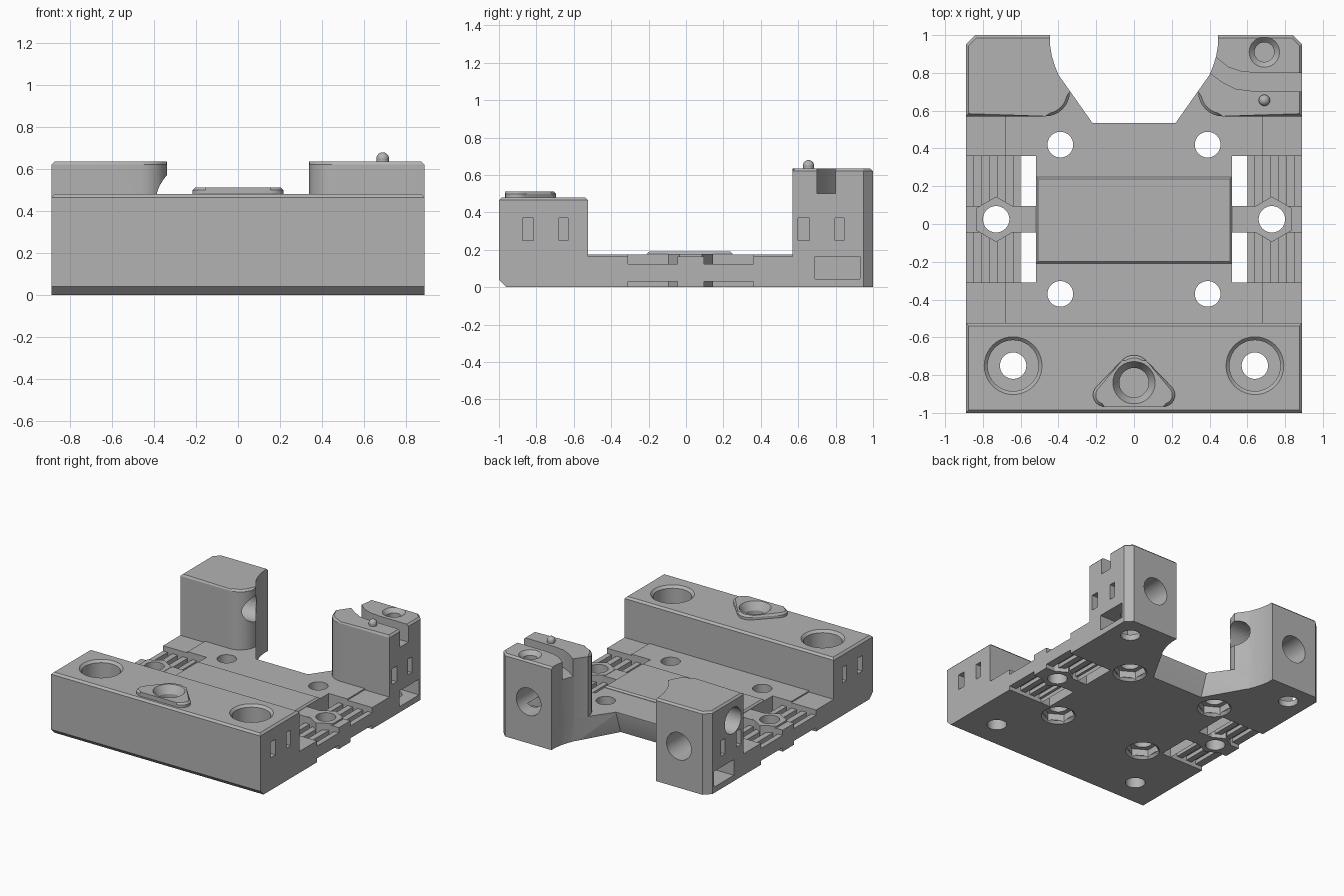
import bpy, bmesh, math
from mathutils import Matrix, Vector

cube = bpy.data.objects.get("Cube")
if cube:
    bpy.data.objects.remove(cube, do_unlink=True)

GREY = (0.45, 0.45, 0.45, 1)
mat = bpy.data.materials.new("plain grey")
mat.use_nodes = True
mat.diffuse_color = GREY
mat.node_tree.nodes["Principled BSDF"].inputs["Base Color"].default_value = GREY


def finish(bm, name):
    bmesh.ops.recalc_face_normals(bm, faces=bm.faces)
    me = bpy.data.meshes.new(name)
    bm.to_mesh(me)
    bm.free()
    me.materials.append(mat)
    ob = bpy.data.objects.new(name, me)
    bpy.context.collection.objects.link(ob)
    return ob


def prism(name, outline, z0, z1, rim=0, bottom=None):
    """Upright prism over an outline, with an optional chamfered top rim."""
    bm = bmesh.new()
    low = [bm.verts.new((x, y, z0)) for x, y in (bottom or outline)]
    high = [bm.verts.new((x, y, z1)) for x, y in outline]
    n = len(low)
    bm.faces.new(low)
    top = bm.faces.new(high)
    for i in range(n):
        j = (i + 1) % n
        bm.faces.new((low[i], low[j], high[j], high[i]))
    if rim:
        bmesh.ops.bevel(bm, geom=list(top.edges), offset=rim, segments=1, affect='EDGES')
    if bottom:
        bmesh.ops.triangulate(bm, faces=bm.faces)
    return finish(bm, name)


def box(name, x0, x1, y0, y1, z0, z1, rim=0):
    x0, x1 = sorted((x0, x1))
    return prism(name, [(x0, y0), (x1, y0), (x1, y1), (x0, y1)], z0, z1, rim)


def cone(name, centre, axis, r1, r2, depth, sides=40):
    """Cone or cylinder starting at centre and running along axis."""
    bm = bmesh.new()
    axis = Vector(axis)
    m = Matrix.Translation(Vector(centre) + axis * depth / 2) @ axis.to_track_quat('Z', 'Y').to_matrix().to_4x4()
    bmesh.ops.create_cone(bm, cap_ends=True, segments=sides, radius1=r1, radius2=r2, depth=depth, matrix=m)
    return finish(bm, name)


def combine(target, other, op='DIFFERENCE'):
    mod = target.modifiers.new(op, 'BOOLEAN')
    mod.operation, mod.object, mod.solver = op, other, 'EXACT'
    bpy.context.view_layer.objects.active = target
    bpy.ops.object.modifier_apply(modifier=mod.name)
    bpy.data.objects.remove(other, do_unlink=True)


def cut(other):
    combine(body, other)


def add(other):
    combine(body, other, 'UNION')


def arc(cx, cy, r, a0, a1, n=8):
    return [(cx + r * math.cos(math.radians(a0 + (a1 - a0) * i / n)),
             cy + r * math.sin(math.radians(a0 + (a1 - a0) * i / n))) for i in range(n + 1)]


UP, DOWN = (0, 0, 1), (0, 0, -1)
W = 0.89

# Base plate with raised middle
body = box("carriage_body", -W, W, -0.7, 0.7, 0, 0.165)
add(box("inner_floor", -0.68, 0.68, -0.7, 0.82, 0, 0.175))
add(box("middle_plate", -0.52, 0.52, -0.21, 0.25, 0.1, 0.19, 0.012))

# Front bar with chamfered lower front edge
add(box("front_bar", -W, W, -1, -0.525, 0, 0.48, 0.015))
bm = bmesh.new()
for x in (-1, 1):
    for y, z in ((-1.1, -0.1), (-0.96, -0.0), (-1, 0.04), (-1.1, 0.04)):
        bm.verts.new((x, y, z))
bmesh.ops.convex_hull(bm, input=bm.verts)
cut(finish(bm, "lower_chamfer"))

# Rear towers: rounded inner front corner, chamfered outer rear corner
for s in (-1, 1):
    plan = [(W, 0.57), (W, 0.95), (0.84, 1), (0.30, 1), (0.34, 0.70)] + arc(0.47, 0.70, 0.13, 180, 270)[1:]
    add(prism("tower", [(s * x, y) for x, y in plan], 0, 0.635, 0.014))

# Rear notch, undercut towards the bottom
half = [(0.22, 0.535), (0.40, 0.79), (0.42, 0.84), (0.435, 0.89), (0.445, 0.95), (0.445, 1.1)]
notch = half + [(-x, y) for x, y in reversed(half)]
under = [(x, y - (0.06 if y < 0.6 else 0)) for x, y in notch]
cut(prism("notch_low", notch, -0.01, 0.165, bottom=under))
cut(prism("notch_high", notch, 0.16, 0.8))

# Belt clamps on both sides
for s in (-1, 1):
    for y0, y1 in ((-0.31, -0.045), (0.095, 0.36)):
        cut(box("belt_top", s * 0.52, s * 1, y0, y1, 0.125, 0.3))
        cut(box("belt_bottom", s * 0.60, s * 1, y0, y1, -0.1, 0.03))
        cut(box("belt_window", s * 0.52, s * 0.60, y0, y1, -0.1, 0.3))
        for i in range(3):
            x = s * (0.66 + 0.085 * i)
            cut(box("tooth_gap", x - 0.02, x + 0.02, y0, y1, 0.085, 0.2))
            x -= s * 0.02
            cut(box("lower_gap", x - 0.02, x + 0.02, y0, y1, -0.1, 0.06))
    hexagon = [(s * 0.73 + x, 0.025 + y) for x, y in arc(0, 0, 0.12, 90, 390, 5)]
    add(prism("hex_boss", hexagon, 0, 0.178))
    cut(cone("clamp_hole", (s * 0.73, 0.025, -0.1), UP, 0.07, 0.07, 0.5))

# Triangular boss on the front bar
tri = arc(-0.155, -0.905, 0.062, 140, 270) + arc(0.155, -0.905, 0.062, 270, 400) + arc(0, -0.785, 0.09, 45, 135)
add(prism("triangle_boss", tri, 0.4, 0.513, 0.014))
cut(cone("boss_bore", (0, -0.84, 0.3), UP, 0.078, 0.078, 0.4))
cut(cone("boss_sink", (0, -0.84, 0.455), UP, 0.078, 0.113, 0.06))

for s in (-1, 1):
    # Bar screw holes and floor screw holes
    cut(cone("bar_hole", (s * 0.64, -0.75, -0.1), UP, 0.07, 0.07, 0.5))
    cut(cone("bar_bore", (s * 0.64, -0.75, 0.2), UP, 0.135, 0.135, 0.5))
    cut(cone("bar_sink", (s * 0.64, -0.75, 0.462), UP, 0.135, 0.157, 0.022))
    for y in (-0.37, 0.42):
        cut(cone("floor_hole", (s * 0.39, y, -0.1), UP, 0.068, 0.068, 0.5))
        cut(cone("nut_seat", (s * 0.39, y, -0.1), UP, 0.115, 0.115, 0.17, 6))
        cut(cone("nut_lead", (s * 0.39, y, 0.02), DOWN, 0.105, 0.125, 0.025))
    # Tower holes below and behind
    cut(cone("tower_foot_hole", (s * 0.73, 0.83, -0.1), UP, 0.07, 0.07, 0.35))
    cut(cone("tower_back_hole", (s * 0.64, 1.1, 0.32), (0, -1, 0), 0.105, 0.105, 0.4))
    # Side slots and nut pocket
    for y, w in ((-0.845, 0.03), (-0.655, 0.025), (0.63, 0.03), (0.82, 0.024)):
        cut(box("side_slot", s * 0.82, s * 1, y - w, y + w, 0.25, 0.37))
    cut(box("nut_pocket", s * 0.64, s * 1, 0.69, 0.93, 0.045, 0.165))

# Cross hole through the plain tower
cut(cone("cross_hole", (-1, 0.70, 0.47), (1, 0, 0), 0.1, 0.1, 0.8))

# Curved wire groove, screw hole and pin on the other tower
lower = [(0.95, 0.70), (0.62, 0.705), (0.54, 0.715), (0.47, 0.75), (0.36, 0.83)]
upper = [(0.36, 0.94), (0.45, 0.87), (0.50, 0.83), (0.57, 0.807), (0.65, 0.80), (0.95, 0.80)]
cut(prism("wire_groove", lower + upper, 0.5, 0.8))
cut(cone("tower_top_hole", (0.69, 0.91, 0.5), UP, 0.052, 0.052, 0.3))
cut(cone("tower_top_sink", (0.69, 0.91, 0.605), UP, 0.052, 0.085, 0.035))

bm = bmesh.new()
bmesh.ops.create_uvsphere(bm, u_segments=20, v_segments=12, radius=0.03, matrix=Matrix.Translation((0.69, 0.655, 0.65)))
pin_ball = finish(bm, "pin_head")
pin_post = cone("pin_post", (0.69, 0.655, 0.6), UP, 0.029, 0.029, 0.05, 20)

# Smooth round walls, keep edges sharp
for ob in (body, pin_ball, pin_post):
    bpy.ops.object.select_all(action='DESELECT')
    ob.select_set(True)
    bpy.context.view_layer.objects.active = ob
    bpy.ops.object.shade_smooth_by_angle(angle=math.radians(25))
